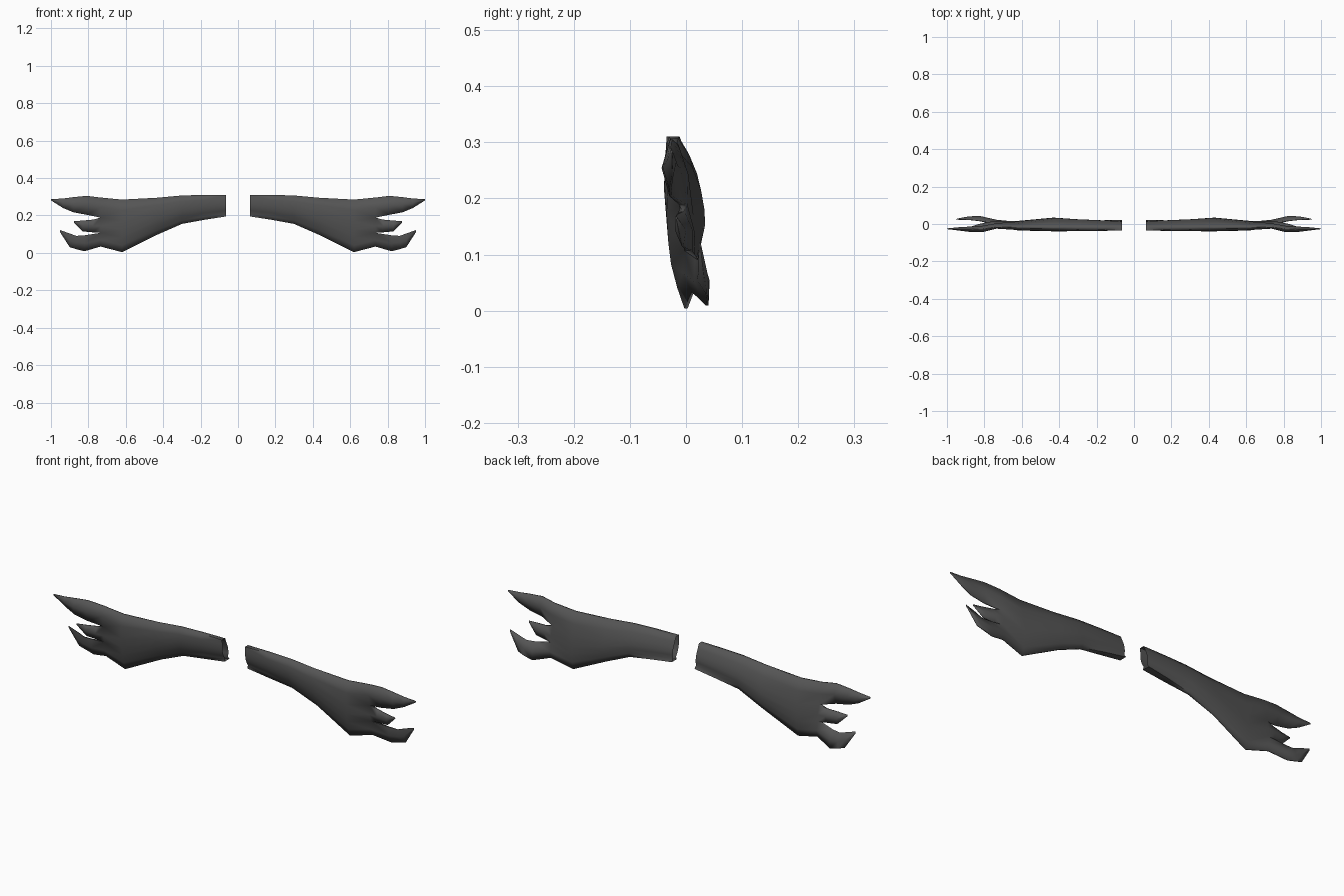
import bpy, bmesh, math

LEVELS = [0, 0.2, 0.41, 0.58, 0.72, 0.87, 1]        # body section, top to bottom
SPLIT = [0.15, 0.9, 0.45, 0.9, 0.45, 0.9, 0.15]     # widths where the feathers part


def section(bm, x, zt, zb, yt, yb, h, levels, widths):
    """Returns front and back columns of vertices, both listed top to bottom."""
    return [[bm.verts.new((x, yt + (yb - yt) * u + side * w * h, zt + (zb - zt) * u))
             for u, w in zip(levels, widths)] for side in (-1, 1)]


def loop(cols):
    return cols[0] + cols[1][::-1]


def bridge(bm, a, b):
    a, b = loop(a), loop(b)
    for i in range(len(a)):
        j = (i + 1) % len(a)
        bm.faces.new((a[i], a[j], b[j], b[i]))


# arm and web: x, z top, z bottom, y top, y bottom, half thickness, top and bottom edge width
BODY = [
    (0.063, 0.31, 0.195, -0.023, 0.003, 0.021, 0.55, 0.9),
    (0.18, 0.31, 0.177, -0.022, 0.004, 0.026, 0.35, 0.6),
    (0.30, 0.307, 0.155, -0.021, 0.007, 0.029, 0.25, 0.25),
    (0.43, 0.295, 0.098, -0.020, 0.014, 0.033, 0.15, 0.12),
    (0.62, 0.285, 0.004, -0.018, 0.000, 0.024, 0.15, 0.12),
]
END = (0.735, 0.296, 0.034, -0.016, 0.012, 0.016)

# feathers: x, z top, z bottom, y top, y bottom, half thickness
UPPER = [
    (0.81, 0.305, 0.204, -0.026, -0.027, 0.017),
    (0.88, 0.298, 0.217, -0.028, -0.028, 0.014),
    (0.935, 0.291, 0.240, -0.028, -0.024, 0.009),
    (0.999, 0.287, 0.280, -0.026, -0.025, 0.002),
]
MIDDLE = [
    (0.775, 0.178, 0.110, -0.005, 0.000, 0.014),
    (0.83, 0.173, 0.115, -0.014, -0.006, 0.010),
    (0.878, 0.169, 0.162, -0.018, -0.017, 0.002),
]
LOWER = [
    (0.82, 0.094, 0.009, 0.018, 0.038, 0.014),
    (0.865, 0.091, 0.020, 0.022, 0.039, 0.011),
    (0.900, 0.104, 0.031, 0.024, 0.036, 0.008),
    (0.952, 0.122, 0.112, 0.024, 0.026, 0.002),
]

bm = bmesh.new()
# arm is open at the root
rings = [section(bm, *s[:6], LEVELS, [s[6], 0.75, 1, 1, 0.9, 0.55, s[7]]) for s in BODY]
rings.append(section(bm, *END, LEVELS, SPLIT))
for a, b in zip(rings, rings[1:]):
    bridge(bm, a, b)

# each feather grows from its own part of the last section
for k, feather in enumerate((UPPER, MIDDLE, LOWER)):
    prev = [col[2 * k:2 * k + 3] for col in rings[-1]]
    for s in feather:
        ring = section(bm, *s, [0, 0.5, 1], [0.15, 1, 0.15])
        bridge(bm, prev, ring)
        prev = ring
    bm.faces.new(loop(prev)[::-1])
bmesh.ops.recalc_face_normals(bm, faces=bm.faces)

me = bpy.data.meshes.new("wings")
bm.to_mesh(me)
bm.free()
wings = bpy.data.objects.new("wings", me)
bpy.context.collection.objects.link(wings)
mirror = wings.modifiers.new("mirror", 'MIRROR')
mirror.use_mirror_merge = False

# dark plumage
mat = bpy.data.materials.new("dark_feather")
mat.diffuse_color = (0.09, 0.09, 0.09, 1)
me.materials.append(mat)

wings.select_set(True)
bpy.context.view_layer.objects.active = wings
bpy.ops.object.shade_smooth_by_angle(angle=math.radians(80))
